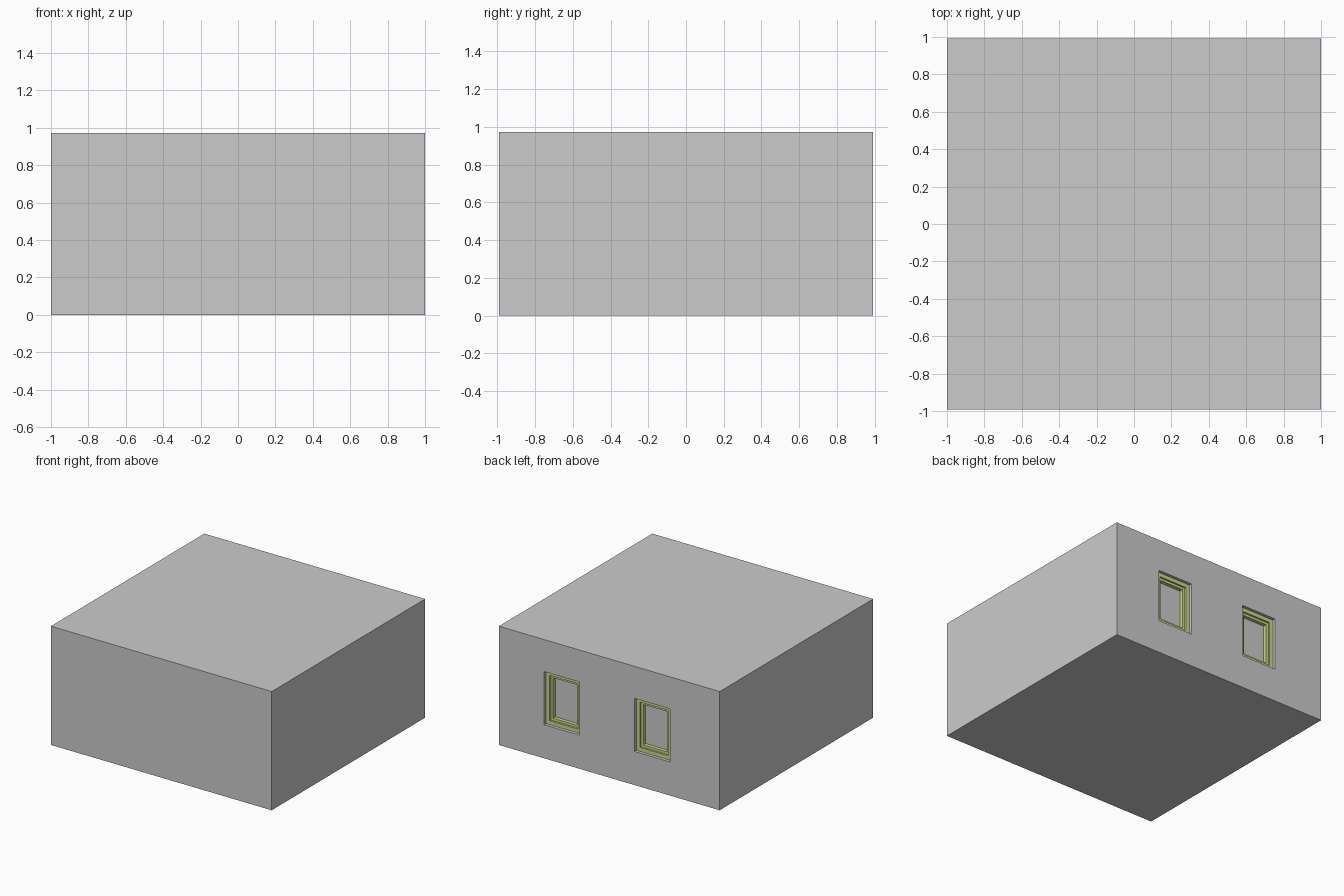
import bpy, bmesh

if "Cube" in bpy.data.objects:
    bpy.data.objects.remove(bpy.data.objects["Cube"])

HX, HY, H = 1.0, 0.992, 0.972      # half width, half depth, height
WALL = 0.1                         # wall thickness
WIN_X = (0.43, -0.388)             # window centres on the back wall
WIN_W, WIN_Z0, WIN_Z1 = 0.32, 0.275, 0.71


def add_object(name, bm, mat=None):
    bmesh.ops.recalc_face_normals(bm, faces=bm.faces)
    me = bpy.data.meshes.new(name)
    bm.to_mesh(me)
    bm.free()
    ob = bpy.data.objects.new(name, me)
    bpy.context.collection.objects.link(ob)
    if mat:
        me.materials.append(mat)
    return ob


def box(name, lo, hi):
    bm = bmesh.new()
    bmesh.ops.create_cube(bm, size=1)
    for v in bm.verts:
        v.co = [(a + b) / 2 + c * (b - a) for a, b, c in zip(lo, hi, v.co)]
    return add_object(name, bm)


def frame(name, cx, profile, mat):
    """Sweep a closed (inset, depth) profile around the window rectangle."""
    bm = bmesh.new()
    loops = []
    for inset, depth in profile:
        w = WIN_W / 2 - inset
        z0, z1 = WIN_Z0 + inset, WIN_Z1 - inset
        loops.append([bm.verts.new((cx + x, HY - depth, z))
                      for x, z in ((-w, z0), (w, z0), (w, z1), (-w, z1))])
    for i, a in enumerate(loops):
        b = loops[(i + 1) % len(loops)]
        for j in range(4):
            k = (j + 1) % 4
            bm.faces.new((a[j], a[k], b[k], b[j]))
    return add_object(name, bm, mat)


def cut(target, cutter):
    mod = target.modifiers.new("cut", 'BOOLEAN')
    mod.operation, mod.solver, mod.object = 'DIFFERENCE', 'EXACT', cutter
    bpy.context.view_layer.objects.active = target
    bpy.ops.object.modifier_apply(modifier=mod.name)
    bpy.data.objects.remove(cutter)


olive = bpy.data.materials.new("olive_paint")
olive.diffuse_color = (0.6, 0.7, 0.25, 1)
olive.use_nodes = True
olive.node_tree.nodes["Principled BSDF"].inputs["Base Color"].default_value = olive.diffuse_color

# Hollow room shell
room = box("room_shell", (-HX, -HY, 0), (HX, HY, H))
cut(room, box("room_cutter", (-HX + WALL, -HY + WALL, 0.05),
              (HX - WALL, HY - WALL, H - 0.05)))

# Stepped frame section: outer casing, then a recessed sash
PROFILE = [(0, 0.025), (0.032, 0.025), (0.032, 0.04), (0.052, 0.04),
           (0.052, 0.09), (0, 0.09)]

# Two windows in the back wall
for i, cx in enumerate(WIN_X):
    w = WIN_W / 2
    cut(room, box("window_cutter", (cx - w, HY - WALL - 0.05, WIN_Z0),
                  (cx + w, HY + 0.05, WIN_Z1)))
    frame(f"window_frame_{i + 1}", cx, PROFILE, olive)
    box(f"window_pane_{i + 1}", (cx - w + 0.05, HY - 0.08, WIN_Z0 + 0.05),
        (cx + w - 0.05, HY - 0.07, WIN_Z1 - 0.05))
